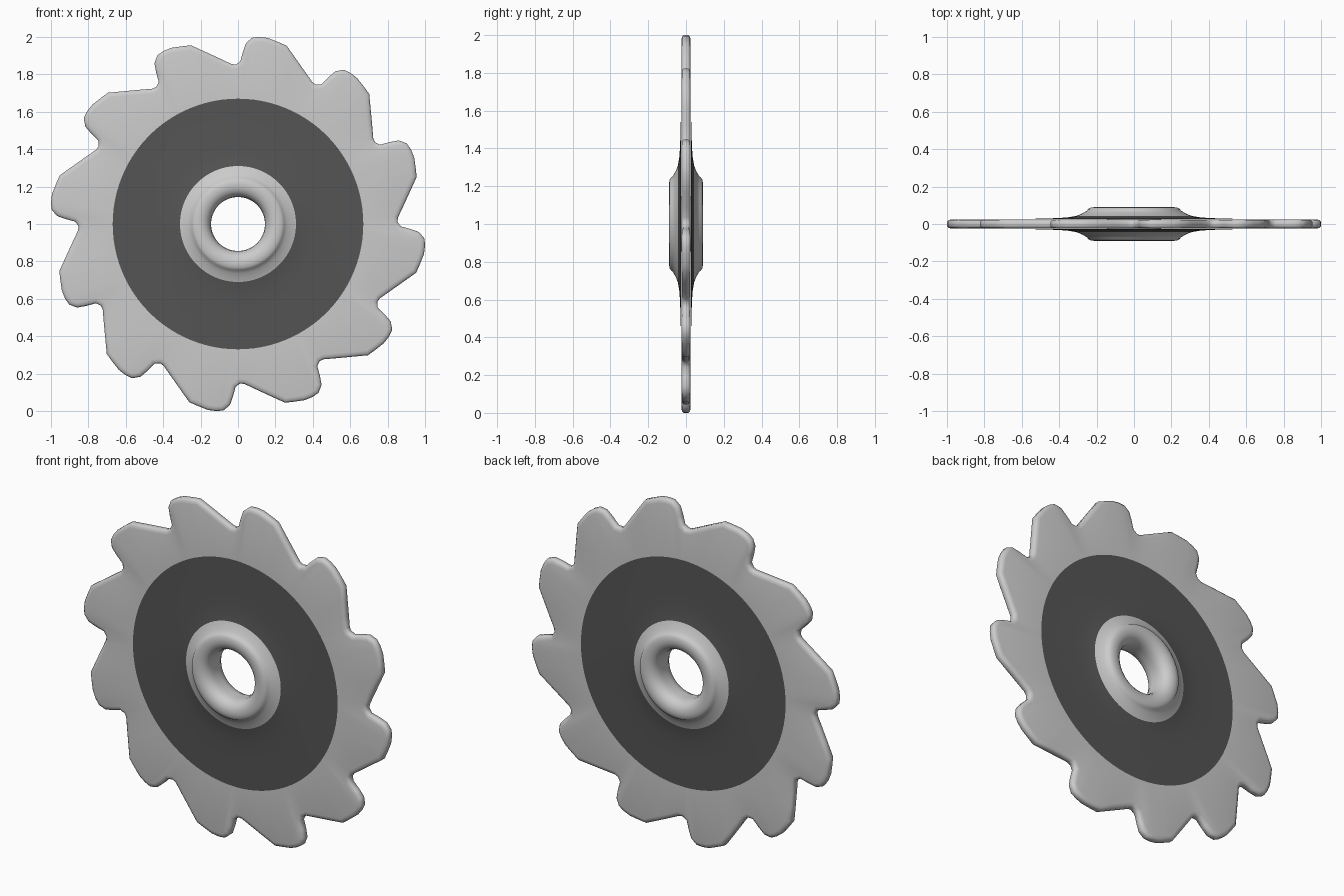
import bpy, bmesh, math
from mathutils import Vector

if "Cube" in bpy.data.objects:
    bpy.data.objects.remove(bpy.data.objects["Cube"])

CENTRE_Z = 1.0
TEETH = 12


def make_object(name, rings, closed_rows=False, mat=None):
    """Skin a list of equal-length closed rings with quads."""
    bm = bmesh.new()
    rows = [[bm.verts.new((x, y, z + CENTRE_Z)) for x, y, z in ring] for ring in rings]
    pairs = list(zip(rows, rows[1:]))
    if closed_rows:
        pairs.append((rows[-1], rows[0]))
    for a, b in pairs:
        n = len(a)
        for i in range(n):
            j = (i + 1) % n
            bm.faces.new((a[i], a[j], b[j], b[i]))
    bmesh.ops.recalc_face_normals(bm, faces=bm.faces)
    me = bpy.data.meshes.new(name)
    bm.to_mesh(me)
    bm.free()
    ob = bpy.data.objects.new(name, me)
    bpy.context.collection.objects.link(ob)
    if mat:
        me.materials.append(mat)
    bpy.ops.object.select_all(action='DESELECT')
    ob.select_set(True)
    bpy.context.view_layer.objects.active = ob
    bpy.ops.object.shade_smooth_by_angle(angle=math.radians(50))
    return ob


def lathe(profile, steps=96):
    """Rings around the y axis for (radius, y) points."""
    return [[(r * math.cos(2 * math.pi * i / steps), y, r * math.sin(2 * math.pi * i / steps))
             for i in range(steps)] for r, y in profile]


# Toothed rim: one tooth outline repeated clockwise
tooth = [(-0.034, 0.855), (-0.012, 0.853), (0.013, 0.87), (0.026, 0.92), (0.043, 0.968),
         (0.078, 0.997), (0.118, 1.0), (0.162, 0.994), (0.212, 0.974), (0.26, 0.953),
         (0.312, 0.88), (0.36, 0.812)]
outline = []
for t in range(TEETH):
    a = -2 * math.pi * t / TEETH
    c, s = math.cos(a), math.sin(a)
    outline += [Vector((x * c - z * s, x * s + z * c)) for x, z in tooth]


def inset(points, d):
    """Move a clockwise outline inwards by d."""
    out = []
    n = len(points)
    for i, p in enumerate(points):
        t = (points[(i + 1) % n] - points[i - 1]).normalized()
        out.append(p + Vector((t.y, -t.x)) * d)
    return out


def flat(points, y):
    return [(p.x, y, p.y) for p in points]


inner = [p.normalized() * 0.65 for p in outline]
rim_steps = [(0.026, 0.0245), (0.009, 0.021), (0.0, 0.012)]
rings = [flat(inner, -0.0245)]
rings += [flat(inset(outline, d), -y) for d, y in rim_steps]
rings += [flat(inset(outline, d), y) for d, y in reversed(rim_steps)]
rings += [flat(inner, 0.0245)]
make_object("toothed_rim", rings)

# Dark disc on each face
dark = bpy.data.materials.new("dark_disc")
dark.diffuse_color = (0.09, 0.09, 0.09, 1)
dark.use_nodes = True
dark.node_tree.nodes["Principled BSDF"].inputs["Base Color"].default_value = dark.diffuse_color
disc = [(0.67, 0.0255), (0.58, 0.027), (0.48, 0.029), (0.40, 0.032), (0.35, 0.036), (0.31, 0.043)]
for side, name in ((-1, "front_disc"), (1, "back_disc")):
    make_object(name, lathe([(r, side * y) for r, y in disc]), mat=dark)

# Rounded hub with centre hole
half = [(0.31, 0.043), (0.285, 0.052), (0.265, 0.063), (0.25, 0.072), (0.245, 0.08),
        (0.233, 0.087), (0.215, 0.09), (0.195, 0.089), (0.175, 0.082), (0.158, 0.068),
        (0.147, 0.045), (0.144, 0.02)]
hub = [(r, -y) for r, y in half] + [(r, y) for r, y in reversed(half)]
make_object("hub", lathe(hub))
